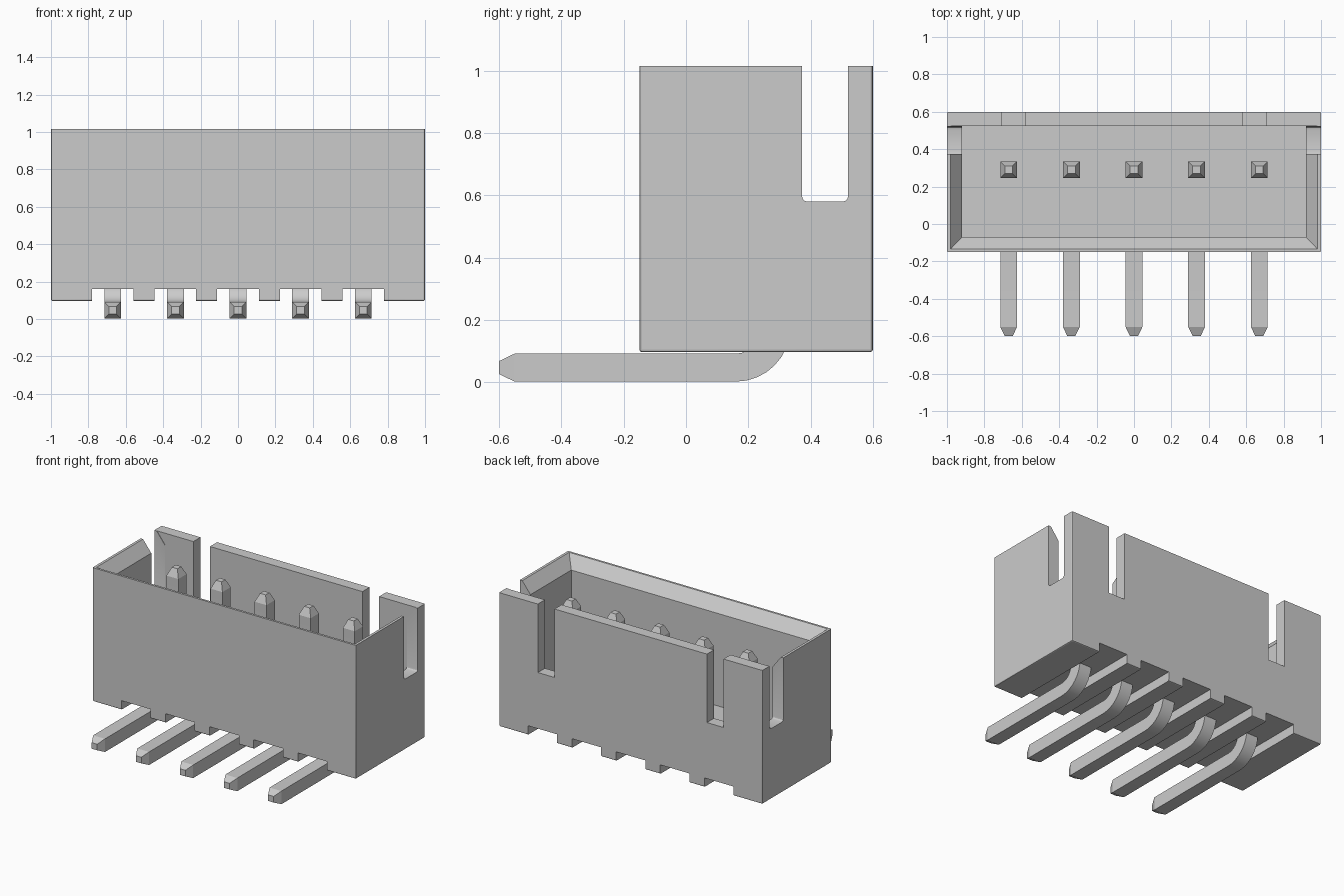
import bpy, bmesh, math
from mathutils import Vector

old = bpy.data.objects.get("Cube")
if old:
    bpy.data.objects.remove(old, do_unlink=True)

grey = bpy.data.materials.new("light_grey")
grey.use_nodes = True
grey.diffuse_color = (0.6, 0.6, 0.6, 1)
grey.node_tree.nodes["Principled BSDF"].inputs["Base Color"].default_value = (0.6, 0.6, 0.6, 1)

PITCH = 0.335
PIN_X = [PITCH * i for i in range(-2, 3)]
TOP, BOTTOM = 1.015, 0.097


def make_object(name, bm):
    bmesh.ops.recalc_face_normals(bm, faces=bm.faces)
    mesh = bpy.data.meshes.new(name)
    bm.to_mesh(mesh)
    bm.free()
    mesh.materials.append(grey)
    obj = bpy.data.objects.new(name, mesh)
    bpy.context.collection.objects.link(obj)
    return obj


def loft(bm, rings):
    """Skin a list of equal-sized point rings and cap both ends."""
    loops = [[bm.verts.new(p) for p in ring] for ring in rings]
    n = len(loops[0])
    for a, b in zip(loops, loops[1:]):
        for i in range(n):
            bm.faces.new((a[i], a[(i + 1) % n], b[(i + 1) % n], b[i]))
    bm.faces.new(loops[0][::-1])
    bm.faces.new(loops[-1])


def rect(x0, x1, y0, y1, z):
    return [(x0, y0, z), (x1, y0, z), (x1, y1, z), (x0, y1, z)]


def box(x0, x1, y0, y1, z0, z1):
    bm = bmesh.new()
    loft(bm, [rect(x0, x1, y0, y1, z0), rect(x0, x1, y0, y1, z1)])
    return bm


def cut(target, bm):
    """Subtract a temporary cutter from the target."""
    cutter = make_object("cutter", bm)
    cutter.hide_render = True
    mod = target.modifiers.new("cut", 'BOOLEAN')
    mod.operation = 'DIFFERENCE'
    mod.solver = 'EXACT'
    mod.object = cutter
    bpy.context.view_layer.objects.active = target
    bpy.ops.object.modifier_apply(modifier=mod.name)
    bpy.data.objects.remove(cutter, do_unlink=True)


# Housing block with fine bevels everywhere except the rim
bm = box(-1, 1, -0.15, 0.6, BOTTOM, TOP)
edges = [e for e in bm.edges if min(v.co.z for v in e.verts) < 0.5]
bmesh.ops.bevel(bm, geom=edges, offset=0.008, segments=2, profile=0.5, affect='EDGES')
housing = make_object("housing", bm)

# Cavity with a chamfered mouth on the front and sides
bm = bmesh.new()
loft(bm, [rect(-0.92, 0.92, -0.07, 0.523, 0.3),
          rect(-0.92, 0.92, -0.07, 0.523, 0.935),
          rect(-0.982, 0.982, -0.135, 0.523, TOP),
          rect(-0.982, 0.982, -0.135, 0.523, 1.2)])
cut(housing, bm)

# Side slots with rounded lower corners
bm = box(-1.2, 1.2, 0.373, 0.52, 0.58, 1.2)
edges = [e for e in bm.edges if all(v.co.z < 0.6 for v in e.verts)
         and abs(e.verts[0].co.x - e.verts[1].co.x) > 1]
bmesh.ops.bevel(bm, geom=edges, offset=0.016, segments=3, profile=0.5, affect='EDGES')
cut(housing, bm)

# Slots through the back wall
for s in (-1, 1):
    cut(housing, box(s * 0.642 - 0.063, s * 0.642 + 0.063, 0.45, 0.8, 0.545, 1.2))

# Channels across the underside
for x in PIN_X:
    cut(housing, box(x - 0.111, x + 0.111, -0.4, 0.8, -0.1, 0.16))

# Bent square pins with tapered ends
H, TIP, R = 0.045, 0.021, 0.13
CY, CZ = 0.16, 0.177
path = [(-0.6, CZ - R, 0, TIP), (-0.55, CZ - R, 0, H)]
for i in range(9):
    a = math.pi / 2 * i / 8
    path.append((CY + R * math.sin(a), CZ - R * math.cos(a), a, H))
path += [(CY + R, 0.885, math.pi / 2, H), (CY + R, 0.94, math.pi / 2, TIP)]

pins = []
for n, x in enumerate(PIN_X):
    bm = bmesh.new()
    rings = []
    for y, z, a, h in path:
        side = Vector((h, 0, 0))
        up = Vector((0, -math.sin(a), math.cos(a))) * h
        c = Vector((x, y, z))
        rings.append([c - side - up, c + side - up, c + side + up, c - side + up])
    loft(bm, rings)
    pins.append(make_object("pin_%d" % (n + 1), bm))

# Smooth only the bends and fine bevels
bpy.ops.object.select_all(action='DESELECT')
for obj in pins + [housing]:
    obj.select_set(True)
bpy.context.view_layer.objects.active = housing
bpy.ops.object.shade_smooth_by_angle(angle=math.radians(20))
